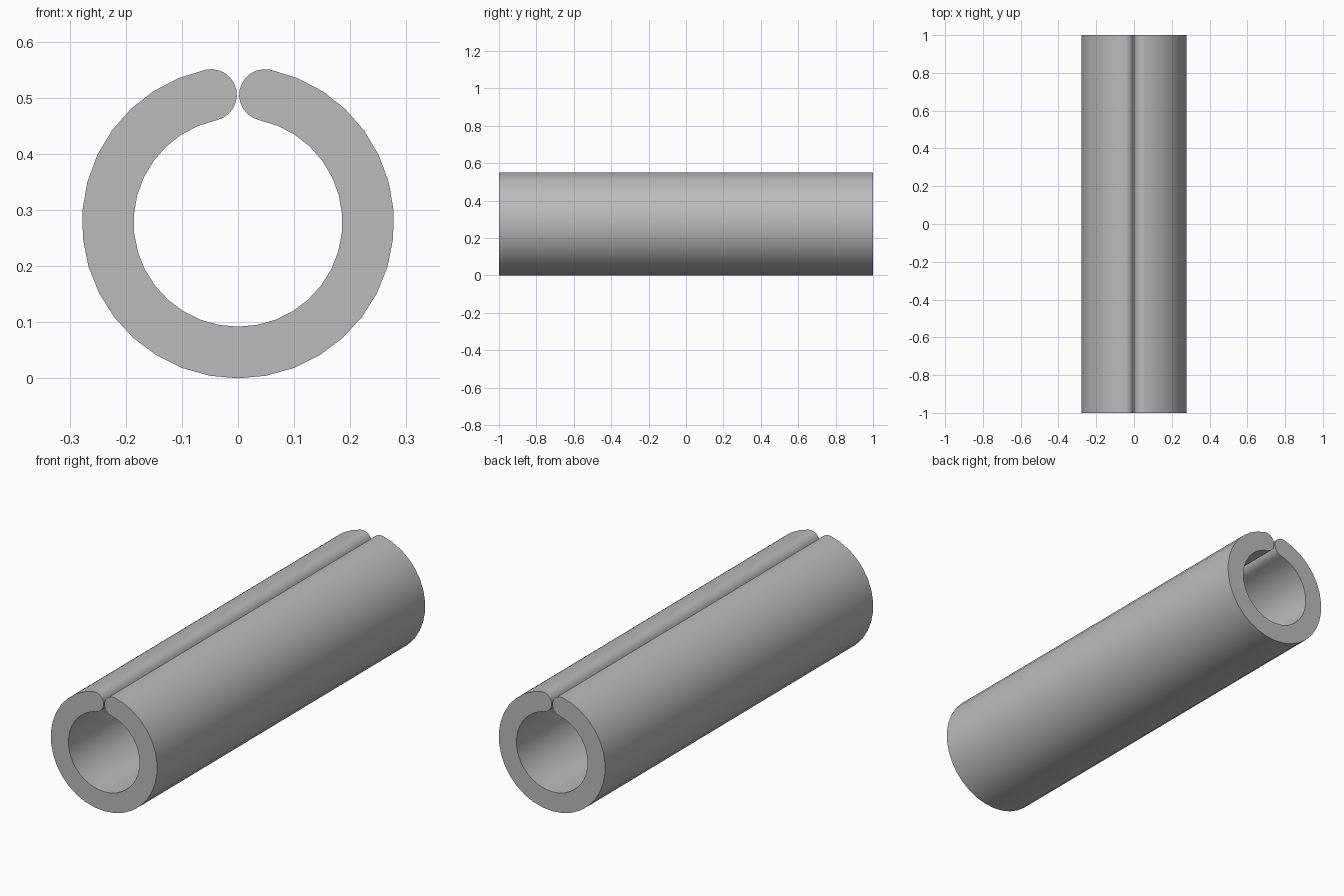
import bpy, bmesh
from math import asin, cos, sin, pi, radians

if "Cube" in bpy.data.objects:
    bpy.data.objects.remove(bpy.data.objects["Cube"], do_unlink=True)

LENGTH = 2.0
OUTER, INNER = 0.278, 0.186
MID, WALL = (OUTER + INNER) / 2, (OUTER - INNER) / 2
GAP = 0.004
ARC_STEPS, LIP_STEPS = 32, 12

steel = bpy.data.materials.new("grey steel")
steel.use_nodes = True
grey = (0.5, 0.5, 0.5, 1)
steel.diffuse_color = grey
steel.node_tree.nodes["Principled BSDF"].inputs["Base Color"].default_value = grey


def arc(cx, cz, radius, start, end, steps):
    """Points on an arc, both ends included."""
    return [(cx + radius * cos(a), cz + radius * sin(a))
            for a in (start + (end - start) * i / steps for i in range(steps + 1))]


# C-shaped section: outer arc, rounded lip, inner arc, rounded lip
half_slot = asin((WALL + GAP / 2) / MID)
left, right = pi / 2 - half_slot, pi / 2 + half_slot - 2 * pi


def lip(angle, start):
    return arc(MID * cos(angle), OUTER + MID * sin(angle), WALL,
               start, start - pi, LIP_STEPS)[1:-1]


section = arc(0, OUTER, OUTER, left, right, ARC_STEPS)
section += lip(right, right)
section += arc(0, OUTER, INNER, right, left, ARC_STEPS)
section += lip(left, left + pi)

# Extrude the section along the length of the pin
bm = bmesh.new()
front = bm.faces.new([bm.verts.new((x, -LENGTH / 2, z)) for x, z in section])
extruded = bmesh.ops.extrude_face_region(bm, geom=[front], use_keep_orig=True)
back_verts = [v for v in extruded["geom"] if isinstance(v, bmesh.types.BMVert)]
bmesh.ops.translate(bm, verts=back_verts, vec=(0, LENGTH, 0))
bmesh.ops.recalc_face_normals(bm, faces=bm.faces)

mesh = bpy.data.meshes.new("slotted_tube")
bm.to_mesh(mesh)
bm.free()
mesh.materials.append(steel)
tube = bpy.data.objects.new("slotted_tube", mesh)
bpy.context.collection.objects.link(tube)

# Smooth walls with crisp end edges
bpy.ops.object.select_all(action="DESELECT")
tube.select_set(True)
bpy.context.view_layer.objects.active = tube
bpy.ops.object.shade_smooth_by_angle(angle=radians(35))
